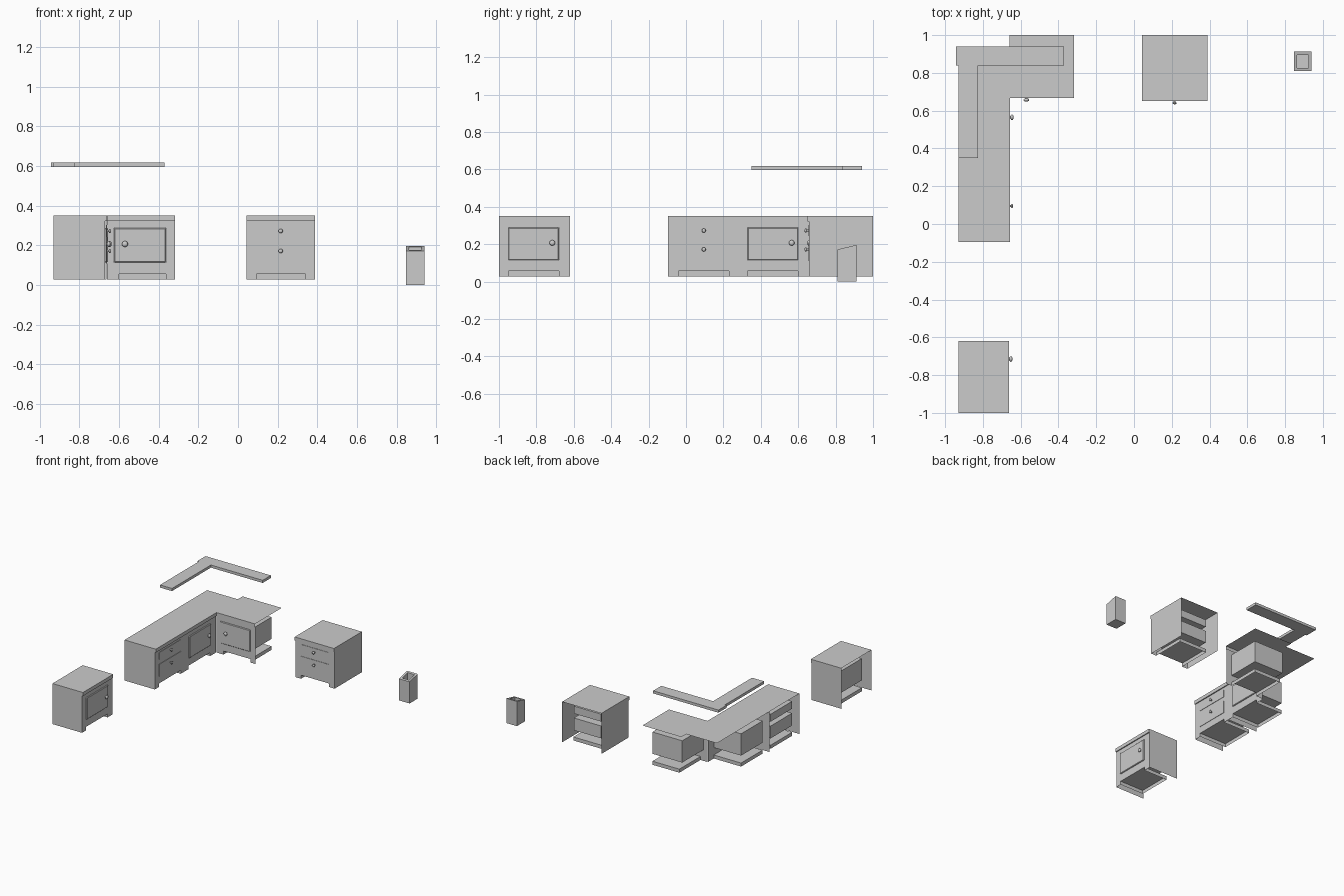
import bpy, bmesh
from math import radians, pi
from mathutils import Matrix, Vector

if "Cube" in bpy.data.objects:
    bpy.data.objects.remove(bpy.data.objects["Cube"])

BASE, TOP, LIP_Z, LIP = 0.028, 0.35, 0.322, 0.008


def finish(name, bm, mat=Matrix(), smooth=False):
    bmesh.ops.remove_doubles(bm, verts=bm.verts, dist=1e-5)
    me = bpy.data.meshes.new(name)
    bm.to_mesh(me)
    bm.free()
    me.transform(mat)
    if smooth:
        me.shade_smooth()
    ob = bpy.data.objects.new(name, me)
    bpy.context.collection.objects.link(ob)
    return ob


def quad(bm, *pts):
    bm.faces.new([bm.verts.new(p) for p in pts])


def box(name, lo, hi, mat=Matrix(), bevel=0):
    bm = bmesh.new()
    lo, hi = Vector(lo), Vector(hi)
    bmesh.ops.create_cube(bm, size=1, matrix=Matrix.Translation((lo + hi) / 2) @ Matrix.Diagonal((*(hi - lo), 1)))
    if bevel:
        bmesh.ops.bevel(bm, geom=bm.edges[:], offset=bevel, segments=1, affect='EDGES')
    return finish(name, bm, mat)


def front_wall(bm, w, holes):
    # flat front panel split into a grid, leaving the openings out
    us = sorted({0, w, *[h[0] for h in holes], *[h[1] for h in holes]})
    zs = sorted({BASE, LIP_Z, *[h[2] for h in holes], *[h[3] for h in holes]})
    for a, b in zip(us, us[1:]):
        for c, d in zip(zs, zs[1:]):
            u, z = (a + b) / 2, (c + d) / 2
            if not any(h[0] < u < h[1] and h[2] < z < h[3] for h in holes):
                quad(bm, (a, 0, c), (b, 0, c), (b, 0, d), (a, 0, d))


def recess(bm, hole, depth, floor):
    # inward box behind an opening
    a, b, c, d = hole
    quad(bm, (a, 0, c), (a, depth, c), (a, depth, d), (a, 0, d))
    quad(bm, (b, 0, c), (b, 0, d), (b, depth, d), (b, depth, c))
    quad(bm, (a, 0, d), (a, depth, d), (b, depth, d), (b, 0, d))
    quad(bm, (a, depth, c), (b, depth, c), (b, depth, d), (a, depth, d))
    if floor:
        quad(bm, (a, 0, c), (b, 0, c), (b, depth, c), (a, depth, c))


def knob(name, u, z, r, mat):
    bm = bmesh.new()
    bmesh.ops.create_uvsphere(bm, u_segments=12, v_segments=8, radius=r,
                              matrix=Matrix.Translation((u, -0.018, z)) @ Matrix.Diagonal((1, 0.6, 1, 1)))
    bmesh.ops.create_cone(bm, cap_ends=True, segments=10, radius1=r * 0.5, radius2=r * 0.5, depth=0.016,
                          matrix=Matrix.Translation((u, -0.009, z)) @ Matrix.Rotation(pi / 2, 4, 'X'))
    finish(name, bm, mat, True)


def cabinet(name, pos, turn, w, depth, span, arch, inner, door_knob=None, sides=(True, True)):
    # local frame: x along the front, y into the cabinet
    mat = Matrix.Translation((*pos, 0)) @ Matrix.Rotation(radians(turn), 4, 'Z')
    a, b = span
    if door_knob is not None:
        fronts = [(a, b, 0.115, 0.288)]
    else:
        fronts = [(a, b, 0.11, 0.208), (a, b, 0.243, 0.302)]
    foot_gap = (*arch, BASE, 0.056)
    bm = bmesh.new()
    front_wall(bm, w, fronts + [foot_gap])
    for h in fronts:
        recess(bm, h, inner, True)
    recess(bm, foot_gap, inner, False)
    # worktop and its front lip
    quad(bm, (0, -LIP, TOP), (w, -LIP, TOP), (w, depth, TOP), (0, depth, TOP))
    quad(bm, (0, -LIP, LIP_Z), (w, -LIP, LIP_Z), (w, -LIP, TOP), (0, -LIP, TOP))
    quad(bm, (0, 0, LIP_Z), (w, 0, LIP_Z), (w, -LIP, LIP_Z), (0, -LIP, LIP_Z))
    # side panels
    for u, on in zip((0, w), sides):
        if on:
            quad(bm, (u, 0, BASE), (u, 0, TOP), (u, depth, TOP), (u, depth, BASE))
            quad(bm, (u, -LIP, LIP_Z), (u, -LIP, TOP), (u, 0, TOP), (u, 0, LIP_Z))
    finish(name + "_body", bm, mat)
    # door or drawer fronts with knobs
    if door_knob is not None:
        _, _, c, d = fronts[0]
        box(name + "_door", (a, -0.008, c), (b, 0.006, d), mat, 0.004)
        knob(name + "_door_knob", door_knob, 0.207, 0.015, mat)
    else:
        for i, (_, _, c, d) in enumerate(fronts):
            box(f"{name}_drawer_{i}", (a, -0.003, c), (b, 0.006, d), mat)
            knob(f"{name}_drawer_knob_{i}", (a + b) / 2, (0.172, 0.273)[i], 0.011, mat)


# cabinets: two free-standing, three forming the corner unit
cabinet("end_cabinet", (-0.67, -1.0), 90, 0.38, 0.26, (0.05, 0.32), (0.05, 0.32), 0.21, door_knob=0.285)
cabinet("drawer_cabinet", (0.043, 0.658), 0, 0.345, 0.342, (0.052, 0.292), (0.05, 0.297), 0.27)
cabinet("counter_drawers", (-0.664, -0.095), 90, 0.375, 0.266, (0.055, 0.325), (0.055, 0.325), 0.24)
cabinet("counter_left", (-0.664, 0.28), 90, 0.39, 0.266, (0.05, 0.32), (0.05, 0.32), 0.24,
        door_knob=0.285, sides=(False, False))
cabinet("counter_right", (-0.66, 0.675), 0, 0.343, 0.325, (0.035, 0.297), (0.06, 0.297), 0.265,
        door_knob=0.09, sides=(False, False))

# corner worktop joining the two runs
bm = bmesh.new()
quad(bm, (-0.93, 0.67, TOP), (-0.656, 0.67, TOP), (-0.656, 0.94, TOP), (-0.93, 0.94, TOP))
finish("corner_worktop", bm)

# wall shelf
box("shelf_back", (-0.943, 0.838, 0.596), (-0.37, 0.94, 0.617))
box("shelf_side", (-0.93, 0.35, 0.596), (-0.825, 0.838, 0.617))

# slanted holder with a hollow top
bm = bmesh.new()
x0, x1, y0, y1 = 0.847, 0.94, 0.81, 0.912


def slant(y):
    return 0.172 + (y - y0) / (y1 - y0) * 0.024


def ring(i, z=None):
    pts = [(x0 + i, y0 + i), (x1 - i, y0 + i), (x1 - i, y1 - i), (x0 + i, y1 - i)]
    return [bm.verts.new((x, y, slant(y) if z is None else z)) for x, y in pts]


rings = [ring(0, 0), ring(0), ring(0.016), ring(0.016, 0.1)]
for p, q in zip(rings, rings[1:]):
    for k in range(4):
        n = (k + 1) % 4
        bm.faces.new((p[k], p[n], q[n], q[k]))
bm.faces.new(rings[0][::-1])
bm.faces.new(rings[-1])
finish("holder", bm)
